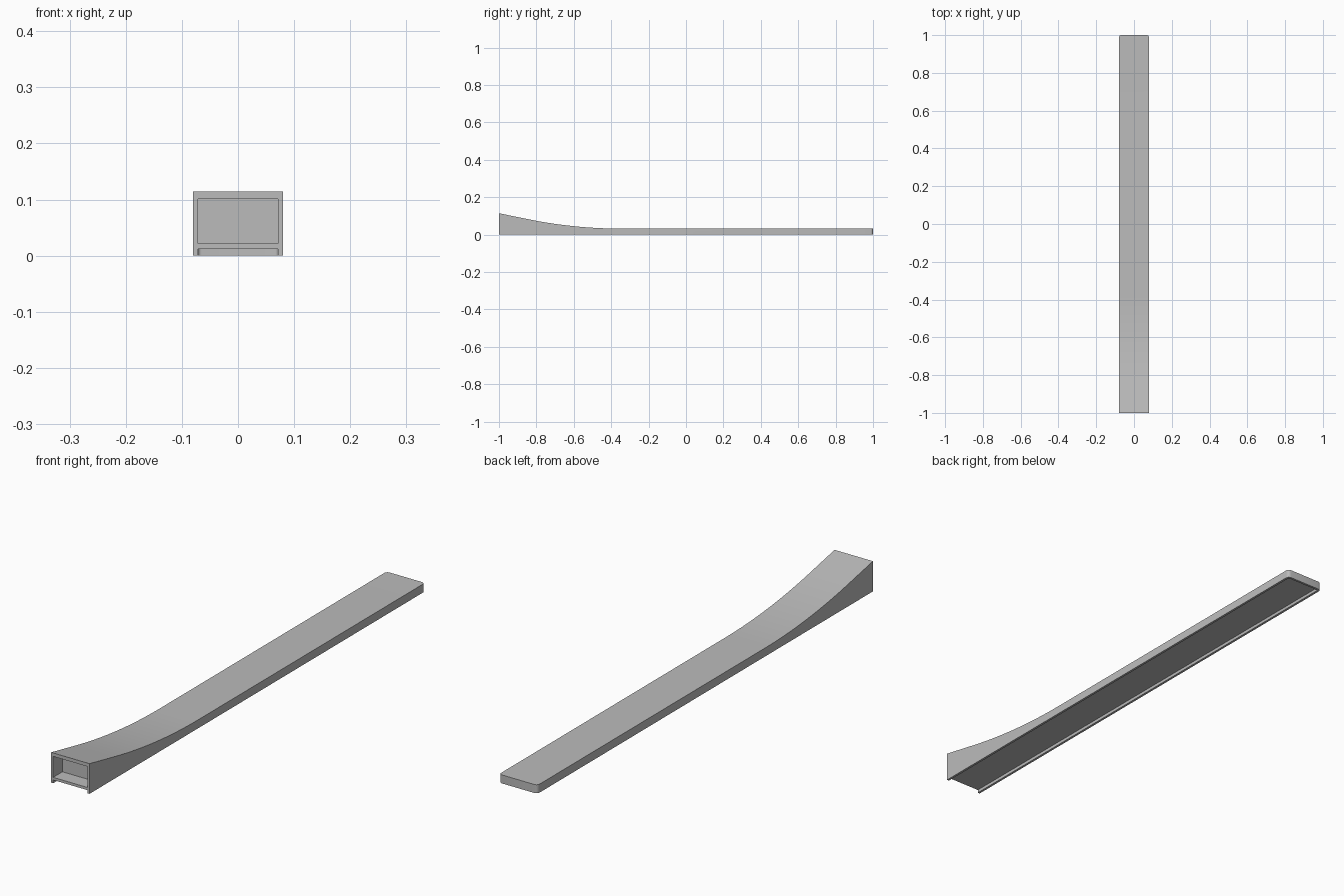
import bpy, bmesh

if "Cube" in bpy.data.objects:
    bpy.data.objects.remove(bpy.data.objects["Cube"])

HALF_W, WALL = 0.08, 0.009
FLAT_Z, SLOPE = 0.032, 0.205
Y_FLAT, Y_STRAIGHT = -0.35, -0.85

grey = bpy.data.materials.new("plain grey")
grey.diffuse_color = (0.5, 0.5, 0.5, 1)
grey.use_nodes = True
grey.node_tree.nodes["Principled BSDF"].inputs["Base Color"].default_value = grey.diffuse_color


def prism(name, profile, half_w, radius=0.0):
    """Extrude a (y, z) profile across x; round its upright rear edges."""
    bm = bmesh.new()
    face = bm.faces.new([bm.verts.new((-half_w, y, z)) for y, z in profile])
    ext = bmesh.ops.extrude_face_region(bm, geom=[face])
    verts = [v for v in ext["geom"] if isinstance(v, bmesh.types.BMVert)]
    bmesh.ops.translate(bm, verts=verts, vec=(2 * half_w, 0, 0))
    bmesh.ops.recalc_face_normals(bm, faces=bm.faces)
    if radius:
        rear = max(y for y, z in profile)
        edges = [e for e in bm.edges
                 if all(abs(v.co.y - rear) < 1e-5 for v in e.verts)
                 and abs(e.verts[0].co.x - e.verts[1].co.x) < 1e-5]
        bmesh.ops.bevel(bm, geom=edges, offset=radius, segments=5,
                        profile=0.5, affect='EDGES')
    mesh = bpy.data.meshes.new(name)
    bm.to_mesh(mesh)
    bm.free()
    mesh.materials.append(grey)
    obj = bpy.data.objects.new(name, mesh)
    bpy.context.collection.objects.link(obj)
    return obj


def box_profile(y0, y1, z0, z1):
    return [(y0, z0), (y1, z0), (y1, z1), (y0, z1)]


# Ramp: flat strip, a gentle upward curve, then a straight rise to the front
k = SLOPE / (Y_FLAT - Y_STRAIGHT)
profile = [(-1, 0), (1, 0), (1, FLAT_Z)]
steps = 16
for i in range(steps + 1):
    d = (Y_FLAT - Y_STRAIGHT) * i / steps
    profile.append((Y_FLAT - d, FLAT_Z + k * d * d / 2))
profile.append((-1, profile[-1][1] + SLOPE * (Y_STRAIGHT + 1)))
ramp = prism("ramp", profile, HALF_W, 0.013)

# Shallow socket in the front face and a long channel in the underside
inner = HALF_W - WALL
cutters = [
    prism("socket_cutter", box_profile(-1.1, -0.945, 0.022, 0.101), inner),
    prism("channel_cutter", box_profile(-1.1, 1 - WALL, -0.1, 0.012), inner, 0.006),
]
for cutter in cutters:
    cutter.hide_render = True
    cutter.hide_set(True)
    mod = ramp.modifiers.new(cutter.name, 'BOOLEAN')
    mod.operation = 'DIFFERENCE'
    mod.solver = 'EXACT'
    mod.object = cutter

# Bake the cuts, remove the helpers and smooth the curve
bpy.context.view_layer.objects.active = ramp
ramp.select_set(True)
for cutter in cutters:
    bpy.ops.object.modifier_apply(modifier=cutter.name)
    bpy.data.objects.remove(cutter)
bpy.ops.object.shade_smooth_by_angle()
